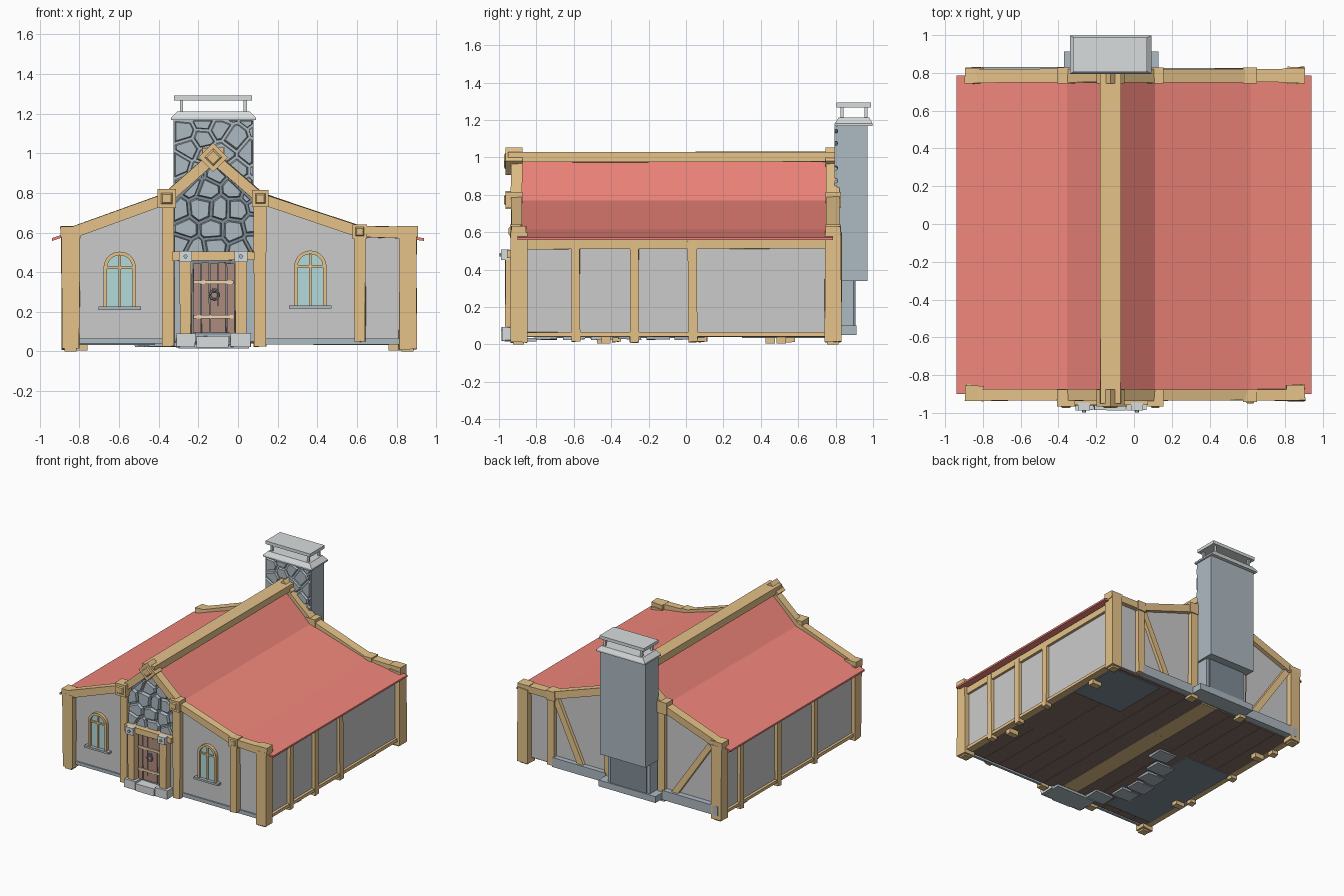
import bpy, bmesh, math, random
from mathutils import Vector

if "Cube" in bpy.data.objects:
    bpy.data.objects.remove(bpy.data.objects["Cube"])

random.seed(4)


def material(name, r, g, b):
    m = bpy.data.materials.new(name)
    m.diffuse_color = (r, g, b, 1)
    m.use_nodes = True
    m.node_tree.nodes["Principled BSDF"].inputs["Base Color"].default_value = m.diffuse_color
    return m


WOOD = material("wood", .78, .54, .25)
ROOF = material("roof_red", .88, .24, .20)
PLASTER = material("plaster", .72, .75, .75)
STONE = material("stone", .42, .49, .54)
MORTAR = material("mortar", .22, .27, .31)
METAL = material("light_grey", .69, .72, .73)
DOOR = material("door_brown", .42, .26, .21)
FLOOR = material("floor_brown", .24, .16, .14)
GLASS = material("glass", .45, .70, .71)
STRAP = material("strap", .88, .68, .45)


def finish(name, bm, mat):
    bmesh.ops.recalc_face_normals(bm, faces=bm.faces)
    me = bpy.data.meshes.new(name)
    bm.to_mesh(me)
    bm.free()
    ob = bpy.data.objects.new(name, me)
    me.materials.append(mat)
    bpy.context.collection.objects.link(ob)
    return ob


def add_prism(bm, pts, y0, y1, shrink=1.0, wobble=0.0):
    """Extrude an x-z outline from y1 to y0; shrink narrows the y0 end."""
    cx = sum(p[0] for p in pts) / len(pts)
    cz = sum(p[1] for p in pts) / len(pts)
    j = lambda: random.uniform(-wobble, wobble)
    back = [bm.verts.new((x + j(), y1 + j(), z + j())) for x, z in pts]
    front = [bm.verts.new((cx + (x - cx) * shrink + j(), y0 + j(), cz + (z - cz) * shrink + j()))
             for x, z in pts]
    bm.faces.new(back)
    bm.faces.new(front[::-1])
    n = len(pts)
    for i in range(n):
        k = (i + 1) % n
        bm.faces.new((back[i], front[i], front[k], back[k]))


def prism(name, pts, y0, y1, mat, shrink=1.0, wobble=0.0):
    bm = bmesh.new()
    add_prism(bm, pts, y0, y1, shrink, wobble)
    return finish(name, bm, mat)


def rect(x0, x1, z0, z1):
    return [(x0, z0), (x1, z0), (x1, z1), (x0, z1)]


def box(name, x0, x1, y0, y1, z0, z1, mat, wobble=0.0):
    return prism(name, rect(x0, x1, z0, z1), y0, y1, mat, 1.0, wobble)


def beam(name, a, b, w, y0, y1, mat=WOOD):
    a, b = Vector(a), Vector(b)
    d = (b - a).normalized() * (w / 2)
    n = Vector((-d.y, d.x))
    prism(name, [tuple(p) for p in (a - n, b - n, b + n, a + n)], y0, y1, mat, 1.0, .003)


def clip(poly, p, n):
    out = []
    for i, a in enumerate(poly):
        b = poly[(i + 1) % len(poly)]
        da, db = (a - p).dot(n), (b - p).dot(n)
        if da <= 0:
            out.append(a)
        if da * db < 0:
            out.append(a.lerp(b, da / (da - db)))
    return out


def cobbles(name, outline, y0, y1, step):
    """Fill a convex outline with irregular raised stones."""
    region = [Vector(p) for p in outline]
    xs, zs = [p.x for p in region], [p.y for p in region]
    seeds, row, z = [], 0, min(zs) + step * .4
    while z < max(zs) + step * .5:
        x = min(xs) + step * (.2 + .5 * (row % 2))
        while x < max(xs) + step * .5:
            seeds.append(Vector((x + random.uniform(-.3, .3) * step, z + random.uniform(-.3, .3) * step)))
            x += step
        z += step * .9
        row += 1
    bm = bmesh.new()
    for s in seeds:
        cell = region
        for t in seeds:
            if t is not s and cell:
                n = (t - s).normalized()
                cell = clip(cell, (s + t) / 2 - n * .006, n)
        if len(cell) > 2:
            add_prism(bm, [tuple(p) for p in cell], y0, y1, .86)
    finish(name, bm, STONE)


# roof shell: one bent profile run front to back
top = [(-.94, .572), (-.355, .768), (-.125, .985), (.11, .768), (.62, .615), (.94, .572)]
prism("roof", top + [(x, z - .014) for x, z in reversed(top)], -.90, .785, ROOF)
box("ridge_beam", -.18, -.07, -.95, .80, .975, 1.03, WOOD, .002)

# plaster walls
left_wall = [(-.85, .05), (-.35, .05), (-.35, .75), (-.85, .585)]
right_wall = [(.11, .05), (.85, .05), (.85, .57), (.62, .60), (.11, .75)]
gable = [(-.35, .05), (.11, .05), (.11, .75), (-.125, .965), (-.35, .75)]
for end, y0, y1 in (("front", -.89, -.86), ("back", .755, .785)):
    prism(end + "_wall_left", left_wall, y0, y1, PLASTER)
    prism(end + "_wall_right", right_wall, y0, y1, PLASTER)
    prism(end + "_gable_backing", gable, y0, y1, MORTAR)
for side, s in (("left", -1), ("right", 1)):
    x0, x1 = sorted((s * .835, s * .86))
    box(side + "_wall", x0, x1, -.88, .775, .05, .575, PLASTER)
    x0, x1 = sorted((s * .83, s * .88))
    box(side + "_top_plate", x0, x1, -.88, .775, .51, .56, WOOD, .003)
    box(side + "_sill_beam", x0, x1, -.88, .775, .04, .065, WOOD, .002)

# side wall posts
for y in (-.59, -.275, .035):
    box("right_wall_post", .835, .885, y - .024, y + .024, .012, .555, WOOD, .004)
for y in (.56, .09, -.37):
    box("left_wall_post", -.885, -.835, y - .024, y + .024, .012, .555, WOOD, .004)
for x, y in ((-.80, -.45), (-.80, .45), (.80, .51), (.80, -.43)):
    box("floor_foot", x - .04, x + .04, y - .025, y + .025, .004, .04, WOOD)

# timber frame on both gable ends
knees = [(-.36, .772), (-.125, .98), (.113, .772), (.615, .605), (.86, .60)]
for end, y0, y1, post in (("front", -.935, -.875, -.935), ("back", .75, .82, .745)):
    for x in (-.845, .855):
        box(end + "_corner_post", x - .045, x + .045, post, post + .085, .012, .60, WOOD, .004)
        box(end + "_corner_foot", x - .03, x + .03, post + .01, post + .07, 0, .03, WOOD)
        box(end + "_corner_cap", x - .05, x + .05, post, post + .08, .575, .632, WOOD, .003)
    for x, h in ((-.353, .75), (.11, .75), (.615, .60)):
        w = .028 if x > .5 else .031
        box(end + "_post", x - w, x + w, y0, y1, .025 if x < .5 else .05, h, WOOD, .003)
    path = [(-.845, .597)] + knees
    for a, b in zip(path, path[1:]):
        beam(end + "_rafter", a, b, .056, y0, y1)

# square joint blocks with inset plates
for (x, z), r, ang in ((knees[0], .047, 0), (knees[2], .042, 0), (knees[3], .037, 0), (knees[1], .052, 45)):
    def square(h):
        return [(x + h * 1.414 * math.cos(math.radians(ang + 45 + 90 * i)),
                 z + h * 1.414 * math.sin(math.radians(ang + 45 + 90 * i))) for i in range(4)]
    d = -.965 if x < .5 else -.942
    prism("front_joint_block", square(r), d, -.875, WOOD)
    prism("front_joint_plate", square(r * .6), d - .008, d, WOOD, .75)
    prism("back_joint_block", square(r), .745, .828, WOOD)

# back diagonal braces and stone plinths
beam("back_brace_left", (-.78, .58), (-.46, .11), .05, .78, .81)
beam("back_brace_right", (.58, .58), (.36, .11), .05, .78, .81)
box("back_plinth_left", -.86, -.37, .775, .83, .045, .12, STONE)
box("back_plinth_right", .13, .60, .775, .825, .045, .12, STONE)
box("front_plinth_left", -.80, -.38, -.90, -.88, .04, .065, STONE)
box("front_plinth_right", .14, .82, -.90, -.88, .035, .065, STONE)

# front stone gable
cobbles("front_gable_stones", [(-.325, .50), (.083, .50), (.083, .745), (-.125, .945), (-.325, .745)],
        -.915, -.885, .105)

# doorway
box("doorway_stone", -.32, .08, -.91, -.885, .05, .48, STONE)
box("doorway_shadow", -.235, -.01, -.914, -.905, .085, .46, MORTAR)
for i in range(5):
    x = -.226 + i * .0425
    box("door_plank", x, x + .038, -.928, -.91, .095, .445 + .004 * (i % 2), DOOR, .002)
for z in (.175, .35):
    box("door_strap", -.225, -.022, -.936, -.925, z - .009, z + .009, STRAP)
bpy.ops.mesh.primitive_torus_add(major_radius=.022, minor_radius=.006, major_segments=12, minor_segments=6,
                                 location=(-.12, -.938, .285), rotation=(math.pi / 2, 0, 0))
bpy.context.object.name = "door_ring"
bpy.context.object.data.materials.append(MORTAR)
box("door_ring_plate", -.132, -.108, -.938, -.925, .295, .318, MORTAR)
for x in (-.265, .015):
    box("door_post", x - .029, x + .029, -.965, -.90, .08, .465, WOOD, .003)
    box("door_bracket", x - .032, x + .032, -.988, -.945, .452, .508, METAL)
    prism("bracket_stud", [(x + .011 * math.cos(k * math.pi / 3), .48 + .011 * math.sin(k * math.pi / 3))
                           for k in range(6)], -.997, -.985, STONE)
box("door_lintel", -.33, .085, -.96, -.89, .46, .503, WOOD, .003)
for x0, x1, z in ((-.31, -.215, .088), (-.21, -.045, .078), (-.04, .065, .09)):
    box("door_step", x0, x1, -.985, -.86, .022, z, METAL, .003)
box("step_base", -.30, .055, -.97, -.80, .015, .035, STONE)


# arched windows
def arch(cx, w, z0, spring):
    pts = [(cx - w, z0)]
    pts += [(cx - w * math.cos(a), spring + w * math.sin(a)) for a in (math.pi * i / 10 for i in range(11))]
    return pts + [(cx + w, z0)]


for cx, z in ((-.597, .222), (.365, .228)):
    outer, inner = arch(cx, .082, z, z + .20), arch(cx, .064, z, z + .20)
    bm = bmesh.new()
    for i in range(len(outer) - 1):
        add_prism(bm, [outer[i], outer[i + 1], inner[i + 1], inner[i]], -.915, -.885)
    finish("window_frame", bm, WOOD)
    prism("window_glass", inner, -.898, -.885, GLASS)
    box("window_mullion", cx - .006, cx + .006, -.908, -.89, z, z + .262, WOOD)
    box("window_crossbar", cx - .064, cx + .064, -.908, -.89, z + .195, z + .208, WOOD)
    box("window_sill", cx - .107, cx + .107, -.925, -.885, z - .012, z + .004, STONE)

# chimney at the back
box("chimney_stack", -.325, .078, .81, .97, .34, 1.17, STONE)
cobbles("chimney_stones", rect(-.32, .073, .70, 1.165), .795, .812, .10)
box("chimney_firebox", -.285, .035, .79, .905, .09, .40, MORTAR)
for x in (-.285, .035):
    box("firebox_jamb", x - .025, x + .025, .79, .895, .09, .36, STONE)
box("chimney_base", -.37, .13, .77, .912, .05, .10, STONE)
bm = bmesh.new()
rings = [[bm.verts.new((cx, cy, z)) for cx, cy in ((x0, y0), (x1, y0), (x1, y1), (x0, y1))]
         for x0, x1, y0, y1, z in ((-.338, .092, .795, .998, 1.168), (-.338, .092, .795, .998, 1.18),
                                   (-.305, .058, .815, .98, 1.212))]
bm.faces.new(rings[0])
bm.faces.new(rings[2])
for a, b in zip(rings, rings[1:]):
    for i in range(4):
        bm.faces.new((a[i], a[(i + 1) % 4], b[(i + 1) % 4], b[i]))
finish("chimney_collar", bm, METAL)
for x in (-.285, .037):
    for y in (.825, .955):
        box("cap_post", x - .008, x + .008, y, y + .016, 1.21, 1.27, METAL)
box("chimney_cap", -.322, .07, .805, .988, 1.267, 1.292, METAL)

# plank floor with slate patches underneath
for i in range(12):
    x = -.84 + i * .14
    cut = random.uniform(-.4, .4)
    mat = WOOD if i == 5 else FLOOR
    box("floor_plank", x, x + .138, -.87, cut, .042, .055, mat)
    box("floor_plank", x, x + .138, cut + .003, .77, .040, .055, mat)
box("floor_slate_back", .38, .82, .30, .75, .034, .045, MORTAR)
box("floor_slate_front", -.83, -.42, -.80, .10, .034, .045, MORTAR)
for i in range(6):
    x, y = -.42 + random.uniform(-.05, .15), -.75 + i * .15
    box("floor_slab", x - .08, x + .08, y - .06, y + .06, .026, .042, STONE, .004)
